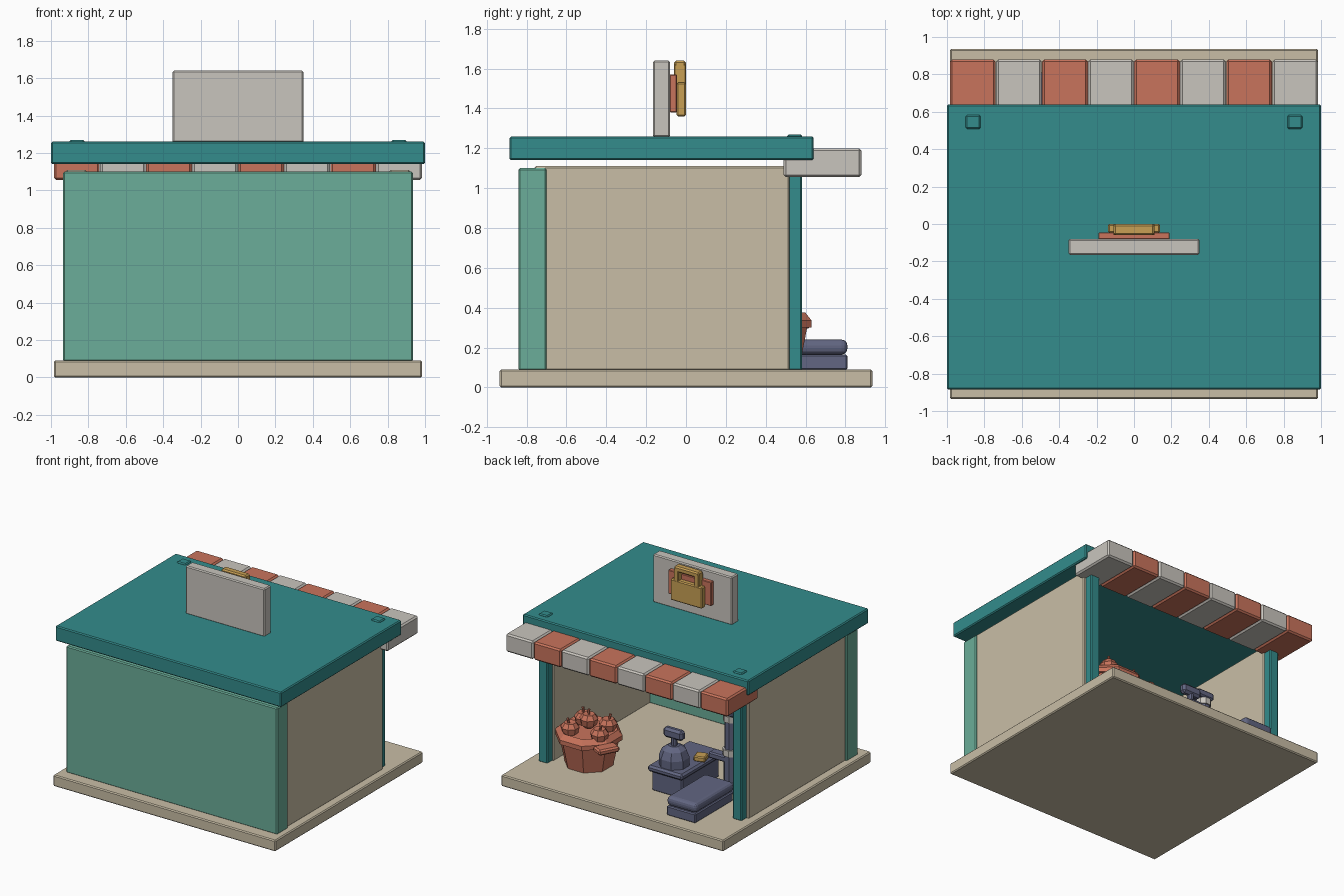
import bpy, bmesh, math
from mathutils import Matrix

if "Cube" in bpy.data.objects:
    bpy.data.objects.remove(bpy.data.objects["Cube"])


def material(name, rgb):
    m = bpy.data.materials.new(name)
    m.diffuse_color = (*rgb, 1)
    m.use_nodes = True
    m.node_tree.nodes["Principled BSDF"].inputs["Base Color"].default_value = m.diffuse_color
    return m


TEAL = material("teal", (0.033, 0.262, 0.262))
MINT = material("mint", (0.147, 0.423, 0.319))
BEIGE = material("beige", (0.584, 0.515, 0.381))
WHITE = material("off white", (0.584, 0.558, 0.515))
CORAL = material("coral", (0.584, 0.174, 0.107))
GOLD = material("gold", (0.578, 0.352, 0.091))
SLATE = material("slate", (0.122, 0.133, 0.223))


def finish(bm, name, mat):
    bmesh.ops.recalc_face_normals(bm, faces=bm.faces[:])
    me = bpy.data.meshes.new(name)
    bm.to_mesh(me)
    bm.free()
    me.materials.append(mat)
    ob = bpy.data.objects.new(name, me)
    bpy.context.collection.objects.link(ob)
    return ob


def box(name, mat, x, y, z, bevel=0.008, turn=0, segments=1):
    """Bevelled box from (min, max) ranges, optionally turned about its own centre."""
    bm = bmesh.new()
    bmesh.ops.create_cube(bm, size=1)
    bmesh.ops.scale(bm, vec=(x[1] - x[0], y[1] - y[0], z[1] - z[0]), verts=bm.verts)
    if bevel:
        bmesh.ops.bevel(bm, geom=bm.edges[:], offset=bevel, segments=segments,
                        profile=0.5, affect='EDGES')
    ob = finish(bm, name, mat)
    ob.location = [(r[0] + r[1]) / 2 for r in (x, y, z)]
    ob.rotation_euler.z = turn
    return ob


def lathe(name, mat, profile, sides, loc):
    """Closed turned shape from (radius, height) points."""
    bm = bmesh.new()
    rings = []
    for r, h in profile:
        rings.append([bm.verts.new((r * math.cos(a), r * math.sin(a), h)) for a in
                      [2 * math.pi * (i + 0.5) / sides for i in range(sides)]])
    for a, b in zip(rings, rings[1:]):
        for i in range(sides):
            j = (i + 1) % sides
            bm.faces.new((a[i], a[j], b[j], b[i]))
    bm.faces.new(rings[0])
    bm.faces.new(rings[-1])
    ob = finish(bm, name, mat)
    ob.location = loc
    return ob


# Shell: floor, walls, corner posts, roof
box("floor", BEIGE, (-0.985, 0.985), (-0.935, 0.935), (0, 0.09))
box("main_wall", MINT, (-0.935, 0.935), (-0.84, -0.70), (0.085, 1.10))
for s, side in ((-1, "left"), (1, "right")):
    xs = sorted((s * 0.81, s * 0.92))
    box(side + "_wall", BEIGE, xs, (-0.76, 0.52), (0.085, 1.11))
    xs = sorted((s * 0.82, s * 0.90))
    box(side + "_post", TEAL, xs, (0.508, 0.583), (0.085, 1.27))
box("roof", TEAL, (-1, 1), (-0.885, 0.64), (1.14, 1.26))

# Striped awning
step = 1.97 / 8
for i in range(8):
    x0 = -0.985 + i * step
    box("awning_block_%d" % (i + 1), WHITE if i % 2 else CORAL,
        (x0 + 0.001, x0 + step - 0.001), (0.49, 0.88), (1.055, 1.20), 0.012)

# Roof sign with bag emblem
box("sign_board", WHITE, (-0.35, 0.35), (-0.165, -0.08), (1.255, 1.64))
box("sign_plate", CORAL, (-0.19, 0.19), (-0.082, -0.045), (1.38, 1.57), 0.004)
box("bag_body", GOLD, (-0.14, 0.14), (-0.047, 0), (1.36, 1.53))
for s, side in ((-1, "left"), (1, "right")):
    box("bag_handle_" + side, GOLD, sorted((s * 0.07, s * 0.11)), (-0.06, -0.001),
        (1.50, 1.62), 0.004)
box("bag_handle_top", GOLD, (-0.11, 0.11), (-0.06, -0.001), (1.595, 1.64), 0.01)

# Octagonal fruit tub with two grips
TX, TY = 0.58, 0.40
lathe("tub", CORAL, [(0.18, 0.088), (0.225, 0.30), (0.25, 0.30), (0.25, 0.335),
                     (0.215, 0.375), (0.19, 0.35)], 8, (TX, TY, 0))
for k in (0, 1):
    a = math.radians(152 + 180 * k)
    cx, cy = TX + 0.28 * math.cos(a), TY + 0.28 * math.sin(a)
    box("tub_grip_%d" % (k + 1), CORAL, (cx - 0.05, cx + 0.05), (cy - 0.085, cy + 0.085),
        (0.295, 0.34), 0.012, a)

# Fruit pile
fruits = [(0, 0, 0.435), (0.09, 0.11, 0.385), (-0.15, 0.08, 0.385),
          (-0.10, -0.10, 0.385), (0.11, -0.09, 0.385)]
for i, (x, y, z) in enumerate(fruits):
    loc = (TX + x, TY + y, z)
    lathe("fruit_%d" % (i + 1), CORAL, [(0.03, -0.06), (0.06, -0.03), (0.07, 0.015),
                                        (0.045, 0.05), (0.012, 0.045)], 8, loc)
    stem = lathe("fruit_stem_%d" % (i + 1), CORAL, [(0.008, 0.04), (0.010, 0.085)], 6, loc)
    stem.rotation_euler = (-y * 1.5, x * 1.5, 0)

# Low bench with padded top
box("bench_base", SLATE, (-0.65, -0.395), (0.33, 0.81), (0.088, 0.165))
box("bench_pad", SLATE, (-0.655, -0.39), (0.32, 0.81), (0.165, 0.24), 0.03, segments=3)

# Work counter with a machine on it
box("counter_base", SLATE, (-0.33, -0.06), (0.05, 0.52), (0.088, 0.25))
box("counter_top", SLATE, (-0.35, -0.04), (0.02, 0.55), (0.245, 0.295), 0.015)
lathe("machine_body", SLATE, [(0.115, 0.29), (0.115, 0.36), (0.09, 0.42), (0.045, 0.45)],
      8, (-0.19, 0.42, 0))
lathe("machine_neck", SLATE, [(0.025, 0.44), (0.025, 0.52)], 8, (-0.19, 0.42, 0))
box("machine_screen", SLATE, (-0.275, -0.105), (0.39, 0.45), (0.50, 0.58), 0.018)
box("gold_tray", GOLD, (-0.35, -0.26), (0.20, 0.29), (0.293, 0.335), 0.008, 0.3)

# Jointed arm on a stand
AX, AY = -0.52, 0.18
lathe("arm_stand", SLATE, [(0.09, 0.088), (0.09, 0.13), (0.05, 0.16), (0.05, 0.37)],
      8, (AX, AY, 0))
lathe("arm_lower_joint", WHITE, [(0.06, 0.37), (0.06, 0.42)], 8, (AX, AY, 0))
lathe("arm_column", SLATE, [(0.045, 0.42), (0.045, 0.64)], 8, (AX, AY, 0))
lathe("arm_upper_joint", WHITE, [(0.055, 0.64), (0.055, 0.69)], 8, (AX, AY, 0))
box("arm_head", SLATE, (AX - 0.06, AX + 0.09), (AY - 0.05, AY + 0.05), (0.69, 0.75), 0.012)
box("arm_side_grip", SLATE, (AX, AX + 0.17), (AY - 0.04, AY + 0.04), (0.31, 0.36), 0.01)
